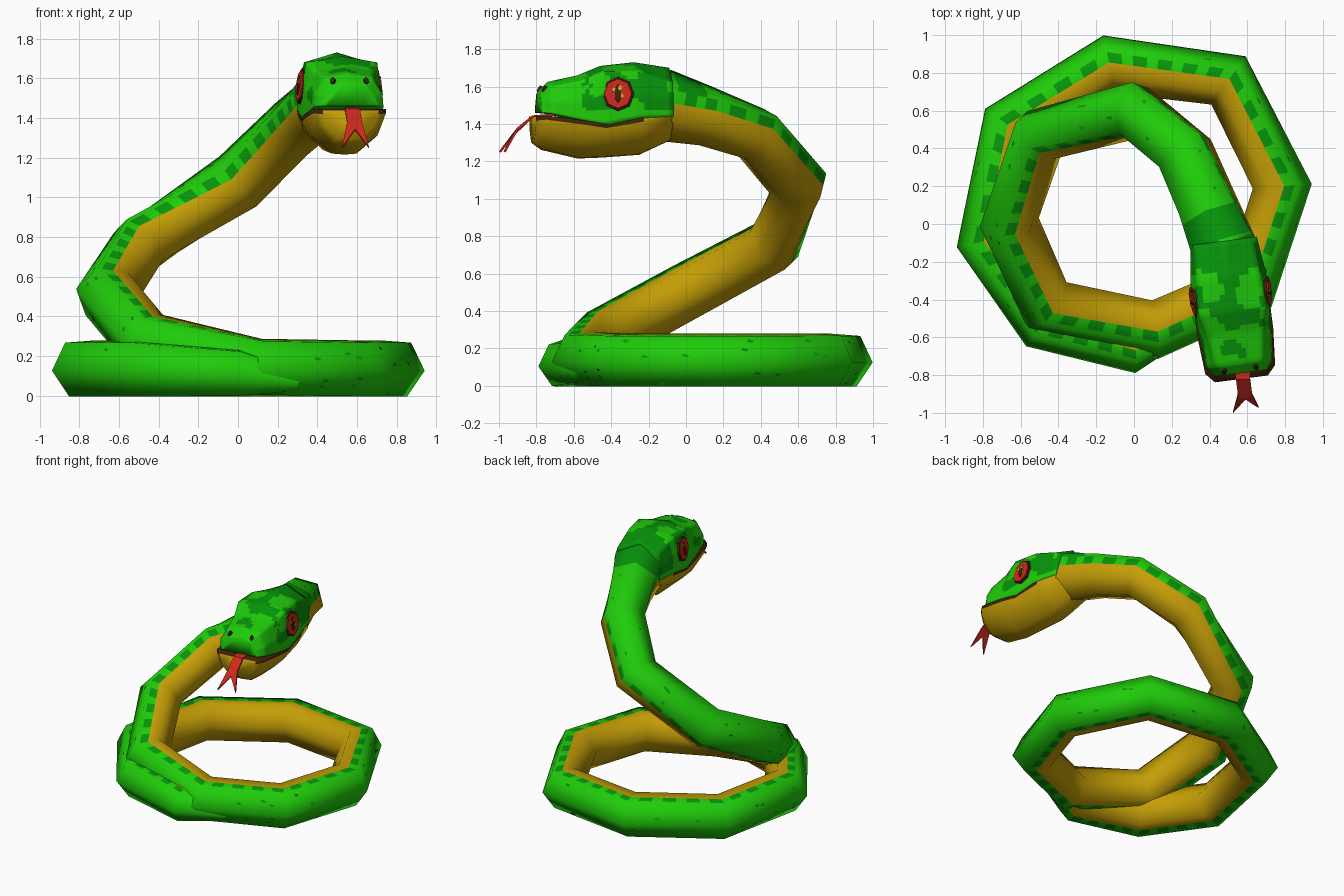
import bpy, bmesh, math, random
from mathutils import Vector, noise

if "Cube" in bpy.data.objects:
    bpy.data.objects.remove(bpy.data.objects["Cube"])

random.seed(4)


def mat(name, r, g, b):
    m = bpy.data.materials.new(name)
    m.diffuse_color = (r, g, b, 1)
    m.use_nodes = True
    m.node_tree.nodes["Principled BSDF"].inputs["Base Color"].default_value = m.diffuse_color
    return m


GREEN = mat("bright_green", 0.014, 0.6, 0.003)
DARK = mat("dark_green", 0.002, 0.30, 0.003)
BELLY = mat("ochre_belly", 0.55, 0.34, 0.002)
RED = mat("red", 0.62, 0.022, 0.012)
BROWN = mat("dark_brown", 0.055, 0.016, 0.003)
YELLOW = mat("eye_yellow", 0.65, 0.4, 0.01)


def finish(bm, name, mats, smooth=True):
    bmesh.ops.recalc_face_normals(bm, faces=bm.faces)
    for f in bm.faces:
        f.smooth = smooth
    me = bpy.data.meshes.new(name)
    bm.to_mesh(me)
    bm.free()
    for m in mats:
        me.materials.append(m)
    ob = bpy.data.objects.new(name, me)
    bpy.context.collection.objects.link(ob)
    return ob


# Body path from tail tip to neck: x, y, z, radius
PATH = [(0.42, -0.48, 0.06, 0.03), (0.0, -0.66, 0.115, 0.13),
        (-0.48, -0.52, 0.137, 0.157), (-0.785, -0.09, 0.137, 0.157),
        (-0.66, 0.52, 0.137, 0.157), (-0.13, 0.845, 0.137, 0.157),
        (0.50, 0.76, 0.137, 0.157), (0.785, 0.20, 0.137, 0.157),
        (0.61, -0.34, 0.137, 0.157), (0.11, -0.56, 0.145, 0.157),
        (-0.46, -0.43, 0.27, 0.16), (-0.66, 0.01, 0.51, 0.16),
        (-0.50, 0.47, 0.755, 0.158), (0.0, 0.60, 1.08, 0.16),
        (0.27, 0.375, 1.345, 0.16), (0.39, 0.1, 1.445, 0.168),
        (0.475, -0.12, 1.50, 0.195)]
# Where the belly looks once the body rises (elsewhere to the coil centre)
BELLY_DIR = {11: (1, 0.1, -0.2), 12: (0.7, -0.42, -0.4), 13: (0.6, -0.2, -0.75),
             14: (0.35, -0.1, -0.9), 15: (0.2, 0, -1), 16: (0.05, 0, -1)}

pts = [Vector(p[:3]) for p in PATH]
rings = []
for i, p in enumerate(pts):
    t = Vector((0, 0, 0))
    if i > 0:
        t += (p - pts[i - 1]).normalized()
    if i < len(pts) - 1:
        t += (pts[i + 1] - p).normalized()
    t.normalize()
    b = Vector(BELLY_DIR.get(i, (-p.x, 0.08 - p.y, 0.06)))
    b = (b - t * b.dot(t)).normalized()
    s = t.cross(b)
    dirs = [-b * math.cos(k * math.pi / 3) + s * math.sin(k * math.pi / 3) for k in range(6)]
    rings.append((p, PATH[i][3], dirs))


def surf(seg, t, u):
    """Point and normal on the six-sided body."""
    k, f = int(u) % 6, u - int(u)
    res = []
    for p, r, d in (rings[seg], rings[seg + 1]):
        n = d[k].lerp(d[(k + 1) % 6], f)
        res.append((p + n * r, n))
    return res[0][0].lerp(res[1][0], t), res[0][1].lerp(res[1][1], t).normalized()


# Body: hexagonal tube, belly on the inner side, row of dark patches beside it
ROWS = [0, 1, 1.14, 1.5, 2, 3, 4, 4.5, 4.86, 5]
bm = bmesh.new()
normals, loops, slices = [], [], []
last = len(pts) - 2
for seg in range(last + 1):
    n = max(2, 2 * round((pts[seg + 1] - pts[seg]).length / 0.14))
    slices += [(seg, (j + (0.12 if j % 2 else 0)) / n) for j in range(n)]
slices.append((last, 1.0))
for seg, t in slices:
    loop = []
    for u in ROWS:
        co, no = surf(seg, t, u)
        loop.append(bm.verts.new(co))
        normals.append(no)
    loops.append(loop)
m = len(ROWS)
for i in range(len(loops) - 1):
    for j in range(m):
        a, b = loops[i], loops[i + 1]
        f = bm.faces.new((a[j], a[(j + 1) % m], b[(j + 1) % m], b[j]))
        if 3 <= j <= 6:
            f.material_index = 2
        elif (j in (2, 7) and i % 2 == 0) or (slices[i][0] == last and slices[i][1] > 0.2
                                              and j not in (2, 7)):
            f.material_index = 1
bm.faces.new(loops[0])
bm.faces.new(loops[-1])
body = finish(bm, "body", [GREEN, DARK, BELLY])
body.data.normals_split_custom_set_from_vertices(normals)

# Scattered small dark scales on the back
bm = bmesh.new()
for _ in range(60):
    seg, t = random.randint(2, last - 1), random.uniform(0.08, 0.92)
    u = random.choice((random.uniform(0.2, 0.85), random.uniform(5.15, 5.8)))
    quad = [surf(seg, t + dt, u + du) for dt, du in
            ((-0.03, 0), (-0.01, 0.07), (0.03, 0.04), (0.02, -0.06))]
    bm.faces.new([bm.verts.new(co + no * 0.003) for co, no in quad])
finish(bm, "back_scales", [DARK], False)


def cx(y):
    """The head is turned a little to one side."""
    return 0.475 + 0.13 * (-0.1 - y)


def loft(sections):
    """Loft half profiles (half width, z), mirrored about the head axis."""
    bm = bmesh.new()
    loops = []
    for y, half in sections:
        full = half + [(-w, z) for w, z in half[-2:0:-1]]
        loops.append([bm.verts.new((cx(y) + w, y + 0.13 * w, z)) for w, z in full])
    n = len(loops[0])
    for a, b in zip(loops, loops[1:]):
        for j in range(n):
            bm.faces.new((a[j], a[(j + 1) % n], b[(j + 1) % n], b[j]))
    bm.faces.new(loops[0])
    bm.faces.new(loops[-1])
    bm.faces.index_update()
    return bm


# Upper head: y, lip z, lip w, cheek z, cheek w, brow z, brow w, crown z
UPPER = [(-0.09, 1.44, .172, 1.54, .176, 1.62, .155, 1.70),
         (-0.28, 1.43, .20, 1.56, .20, 1.68, .165, 1.73),
         (-0.46, 1.39, .20, 1.56, .195, 1.68, .18, 1.71),
         (-0.58, 1.42, .19, 1.52, .185, 1.635, .145, 1.66),
         (-0.74, 1.455, .175, 1.52, .17, 1.605, .12, 1.625),
         (-0.79, 1.46, .14, 1.51, .12, 1.56, .08, 1.575)]
bm = loft([(y, [(0, lz), (lw, lz), (cw, cz), (bw, bz), (0, tz)])
           for y, lz, lw, cz, cw, bz, bw, tz in UPPER])
bmesh.ops.subdivide_edges(bm, edges=bm.edges, cuts=5, use_grid_fill=True)
for f in bm.faces:
    c = f.calc_center_median()
    bias = 0.4 if c.y > -0.27 else 0.05 if c.z > 1.6 else -0.08
    if c.z > 1.47 and c.y > -0.7 and noise.noise(c * 7) + bias > 0.1:
        f.material_index = 1
finish(bm, "upper_head", [GREEN, DARK])

# Lower jaw with dark mouth lining and lip rim
JAW = [(-0.09, 1.46, .165, 1.40, .165, 1.315, .05),
       (-0.25, 1.435, .195, 1.34, .165, 1.24, .07),
       (-0.45, 1.40, .20, 1.31, .165, 1.225, .06),
       (-0.58, 1.42, .20, 1.31, .165, 1.22, .06),
       (-0.77, 1.445, .185, 1.36, .16, 1.265, .08),
       (-0.82, 1.44, .14, 1.36, .12, 1.30, .06)]
bm = loft([(y, [(0, tz), (tw, tz), (tw * .99, tz - .022), (mw, mz), (bw, bz), (0, bz - .005)])
           for y, tz, tw, mz, mw, bz, bw in JAW])
for f in bm.faces:
    if len(f.verts) == 4 and f.calc_center_median().y < -0.3 and f.index % 10 in (0, 1, 8, 9):
        f.material_index = 1
finish(bm, "lower_jaw", [BELLY, BROWN])


def disc(name, centre, normal, rx, rz, depth, material, sides=8):
    """Flat oval plate facing along normal."""
    q = Vector(normal).normalized().to_track_quat('Z', 'Y')
    bm = bmesh.new()
    bmesh.ops.create_cone(bm, cap_ends=True, segments=sides, radius1=1,
                          radius2=0.95, depth=1)
    for v in bm.verts:
        v.co = Vector(centre) + q @ Vector((v.co.x * rx, v.co.y * rz, v.co.z * depth))
    finish(bm, name, [material], False)


# Eyes and nostrils on both sides
for side, tag in ((-1, "left"), (1, "right")):
    n = Vector((side, -0.1 + 0.13 * side, 0.12)).normalized()
    c = Vector((cx(-0.39) + side * 0.186, -0.39 + 0.026 * side, 1.56))
    disc(tag + "_eye_rim", c, n, 0.09, 0.095, 0.03, BROWN)
    disc(tag + "_eye", c + n * 0.016, n, 0.077, 0.083, 0.008, RED)
    for dy, dz in ((-0.018, 0.02), (0.018, -0.012), (0.012, 0.03)):
        disc(tag + "_eye_fleck", c + n * 0.02 + Vector((0, dy, dz)), n,
             0.014, 0.014, 0.006, YELLOW, 6)
    disc(tag + "_pupil", c + n * 0.023, n, 0.019, 0.05, 0.006, BROWN, 6)
    disc(tag + "_nostril", (cx(-0.77) + side * 0.083, -0.768 + 0.012 * side, 1.585),
         (side * 0.3, -0.8, 0.5), 0.014, 0.02, 0.02, BROWN, 6)

# Forked tongue
bm = bmesh.new()
v = [bm.verts.new(p) for p in
     ((.535, -.70, 1.45), (.605, -.70, 1.45), (.54, -.82, 1.44), (.615, -.82, 1.44),
      (.55, -.90, 1.375), (.625, -.90, 1.375), (.59, -.925, 1.34),
      (.525, -.995, 1.25), (.66, -.97, 1.25))]
for ids in ((0, 1, 3, 2), (2, 3, 5, 6, 4), (4, 6, 7), (6, 5, 8)):
    bm.faces.new([v[i] for i in ids])
tongue = finish(bm, "tongue", [RED], False)
sol = tongue.modifiers.new("thickness", 'SOLIDIFY')
sol.thickness = 0.012
sol.offset = 0
